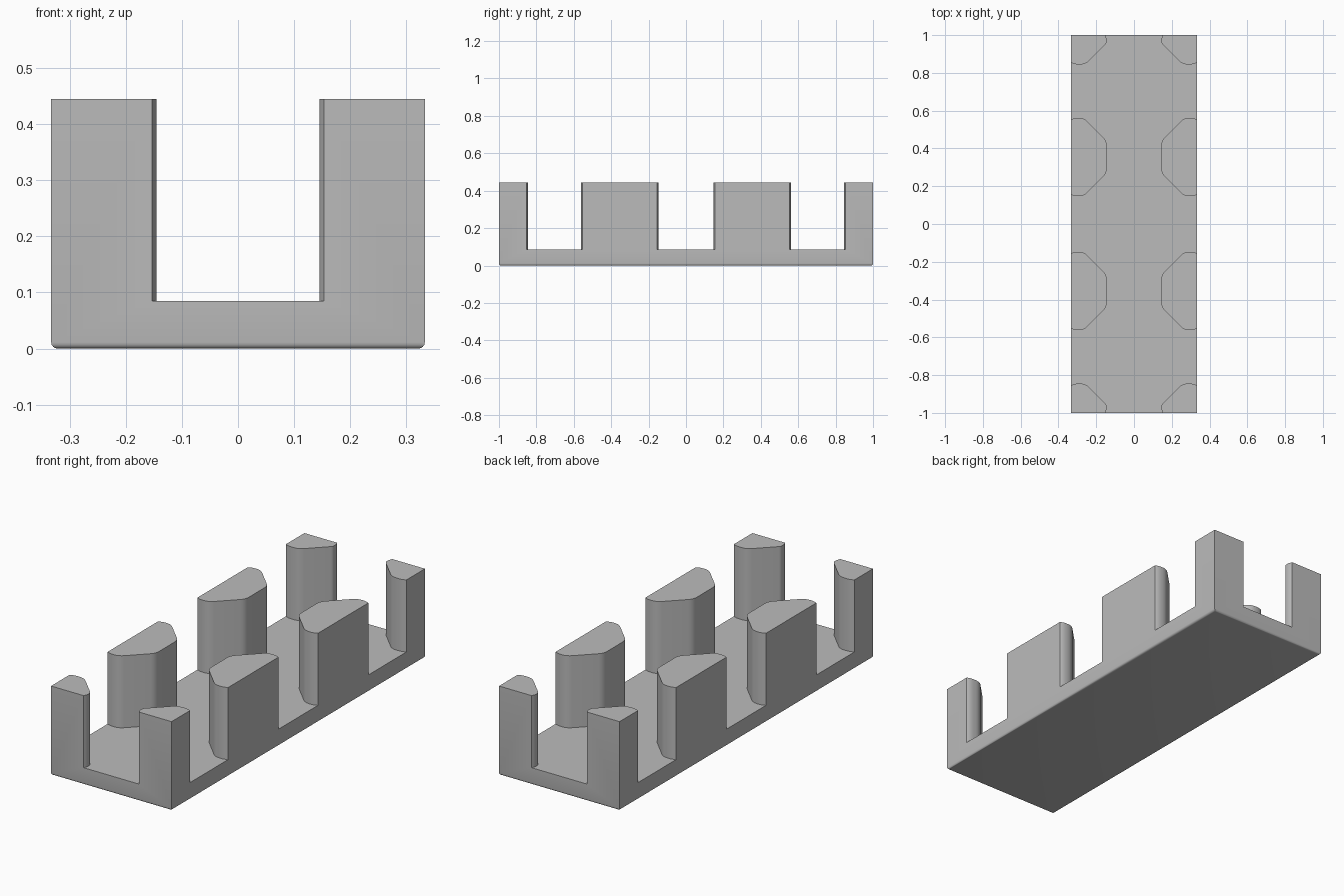
import bpy, bmesh
from mathutils import Vector

if "Cube" in bpy.data.objects:
    bpy.data.objects.remove(bpy.data.objects["Cube"], do_unlink=True)

WIDTH, LENGTH, HEIGHT, FLOOR = 0.333, 1.0, 0.445, 0.085

grey = bpy.data.materials.new("plain_grey")
grey.use_nodes = True
grey.diffuse_color = (0.5, 0.5, 0.5, 1)
grey.node_tree.nodes["Principled BSDF"].inputs["Base Color"].default_value = (0.5, 0.5, 0.5, 1)


def add_object(name, bm):
    bmesh.ops.recalc_face_normals(bm, faces=bm.faces)
    mesh = bpy.data.meshes.new(name)
    bm.to_mesh(mesh)
    bm.free()
    mesh.materials.append(grey)
    obj = bpy.data.objects.new(name, mesh)
    bpy.context.collection.objects.link(obj)
    return obj


def rounded(corners, segments=5):
    """Replace each (x, y, trim) corner with a smooth arc."""
    pts = [Vector(c[:2]) for c in corners]
    out = []
    for i, p in enumerate(pts):
        trim = corners[i][2]
        if trim == 0:
            out.append(p)
            continue
        a = p + (pts[i - 1] - p).normalized() * trim
        b = p + (pts[(i + 1) % len(pts)] - p).normalized() * trim
        for s in range(segments + 1):
            t = s / segments
            out.append(a * (1 - t) ** 2 + p * 2 * t * (1 - t) + b * t * t)
    return out


# Solid block with softened bottom edges
bm = bmesh.new()
bmesh.ops.create_cube(bm, size=1)
for v in bm.verts:
    v.co = (v.co.x * 2 * WIDTH, v.co.y * 2 * LENGTH, (v.co.z + 0.5) * HEIGHT)
bottom = [e for e in bm.edges if all(v.co.z < 0.01 for v in e.verts)]
bmesh.ops.bevel(bm, geom=bottom, offset=0.011, segments=4, profile=0.5, affect='EDGES')
tray = add_object("post_tray", bm)

# Channel between the posts: one quarter outline, mirrored both ways
quarter = [
    (0.36, 0.172, 0), (0.318, 0.147, 0.02), (0.266, 0.147, 0.025),
    (0.145, 0.268, 0.025), (0.145, 0.441, 0.025), (0.266, 0.562, 0.025),
    (0.318, 0.562, 0.02), (0.36, 0.537, 0),
    (0.36, 0.870, 0), (0.318, 0.845, 0.02), (0.257, 0.845, 0.025),
    (0.145, 0.957, 0.01), (0.145, 0.982, 0.01), (0.175, 1.05, 0),
]
right_half = [(x, -y, t) for x, y, t in reversed(quarter)] + quarter
outline = rounded(right_half + [(-x, y, t) for x, y, t in reversed(right_half)])

bm = bmesh.new()
face = bm.faces.new([bm.verts.new((p.x, p.y, FLOOR)) for p in outline])
top = bmesh.ops.extrude_face_region(bm, geom=[face])["geom"]
bmesh.ops.translate(bm, vec=(0, 0, HEIGHT),
                    verts=[g for g in top if isinstance(g, bmesh.types.BMVert)])
channel = add_object("channel_cutter", bm)
channel.hide_render = True

# Cut the channel to leave the floor and eight posts
cut = tray.modifiers.new("channel", 'BOOLEAN')
cut.operation = 'DIFFERENCE'
cut.solver = 'EXACT'
cut.object = channel
bpy.ops.object.select_all(action='DESELECT')
tray.select_set(True)
bpy.context.view_layer.objects.active = tray
bpy.ops.object.modifier_apply(modifier=cut.name)
bpy.data.objects.remove(channel, do_unlink=True)
bpy.ops.object.shade_smooth_by_angle()
